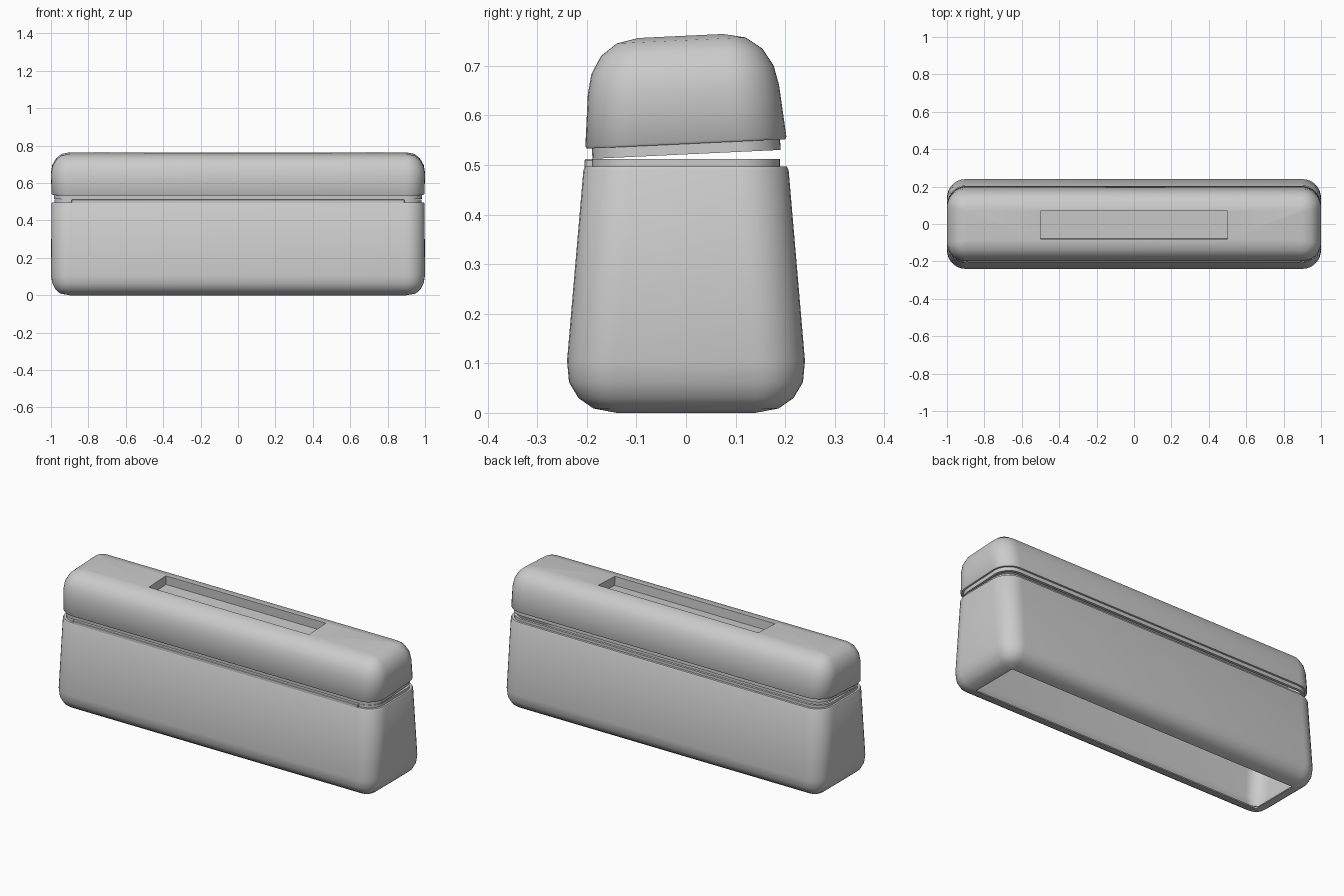
import bpy, bmesh, math
from mathutils import Matrix

if "Cube" in bpy.data.objects:
    bpy.data.objects.remove(bpy.data.objects["Cube"], do_unlink=True)

grey = bpy.data.materials.new("light_grey")
grey.use_nodes = True
grey.diffuse_color = (0.6, 0.6, 0.6, 1)
grey.node_tree.nodes["Principled BSDF"].inputs["Base Color"].default_value = (0.6, 0.6, 0.6, 1)


def rounded_ring(bm, hx, hy, r, z, steps=8):
    """One horizontal rounded-rectangle loop of vertices."""
    ring = []
    for corner, (sx, sy) in enumerate([(1, 1), (-1, 1), (-1, -1), (1, -1)]):
        for i in range(steps + 1):
            a = math.pi / 2 * (corner + i / steps)
            ring.append(bm.verts.new((sx * (hx - r) + r * math.cos(a),
                                      sy * (hy - r) + r * math.sin(a), z)))
    return ring


def finish(name, bm):
    bmesh.ops.recalc_face_normals(bm, faces=bm.faces)
    mesh = bpy.data.meshes.new(name)
    bm.to_mesh(mesh)
    bm.free()
    obj = bpy.data.objects.new(name, mesh)
    bpy.context.collection.objects.link(obj)
    mesh.materials.append(grey)
    return obj


def loft(name, sections, closed=False):
    """Skin rounded sections; closed joins the last to the first, else caps both."""
    bm = bmesh.new()
    rings = [rounded_ring(bm, *s) for s in sections]
    pairs = list(zip(rings, rings[1:]))
    if closed:
        pairs.append((rings[-1], rings[0]))
    else:
        bm.faces.new(rings[0])
        bm.faces.new(rings[-1])
    for a, b in pairs:
        for i in range(len(a)):
            j = (i + 1) % len(a)
            bm.faces.new((a[i], a[j], b[j], b[i]))
    return finish(name, bm)


def box(name, size, centre):
    bm = bmesh.new()
    bmesh.ops.create_cube(bm, size=1, matrix=Matrix.Translation(centre) @ Matrix.Diagonal((*size, 1)))
    return finish(name, bm)


def select_only(obj):
    bpy.ops.object.select_all(action='DESELECT')
    obj.select_set(True)
    bpy.context.view_layer.objects.active = obj


def smooth(obj):
    select_only(obj)
    bpy.ops.object.shade_smooth_by_angle(angle=math.radians(40))


# Hollow tapered body, open underneath, with a stepped rim: (half x, half y, radius, z)
body = loft("body", [
    (0.90, 0.14, 0.008, 0), (0.95, 0.187, 0.05, 0.009), (0.975, 0.217, 0.075, 0.03),
    (0.992, 0.236, 0.092, 0.062), (1.0, 0.24, 0.1, 0.105), (0.997, 0.207, 0.1, 0.49),
    (0.993, 0.203, 0.097, 0.497), (0.982, 0.19, 0.088, 0.497), (0.982, 0.19, 0.088, 0.512),
    (0.968, 0.176, 0.075, 0.512), (0.975, 0.215, 0.08, 0.105), (0.96, 0.2, 0.06, 0.05),
    (0.91, 0.15, 0.02, 0.015)], closed=True)
smooth(body)

# Raised front section of the rim
rim = box("front_rim", (1.78, 0.02, 0.022), (0, -0.195, 0.501))
bevel = rim.modifiers.new("soft_edge", 'BEVEL')
bevel.width = 0.003

# Hollow lid with a plug below, tilted slightly upwards at the back
lid = loft("lid", [
    (0.9, 0.125, 0.06, 0.15), (0.97, 0.176, 0.075, 0.1), (0.97, 0.176, 0.075, -0.021),
    (0.984, 0.19, 0.088, -0.021), (0.984, 0.19, 0.088, 0), (0.993, 0.2, 0.097, 0),
    (0.997, 0.203, 0.1, 0.005), (1.0, 0.193, 0.1, 0.11), (0.993, 0.184, 0.093, 0.15),
    (0.973, 0.163, 0.074, 0.185), (0.945, 0.13, 0.045, 0.209), (0.9, 0.085, 0.008, 0.218)])

# Rectangular recess in the top of the lid
cutter = box("recess_cutter", (1.0, 0.15, 0.2), (0, 0.005, 0.268))
cutter.hide_render = True
cut = lid.modifiers.new("recess", 'BOOLEAN')
cut.operation = 'DIFFERENCE'
cut.solver = 'EXACT'
cut.object = cutter
select_only(lid)
bpy.ops.object.modifier_apply(modifier="recess")
bpy.data.objects.remove(cutter, do_unlink=True)
smooth(lid)
lid.location.z = 0.5425
lid.rotation_euler.x = math.radians(2.7)
